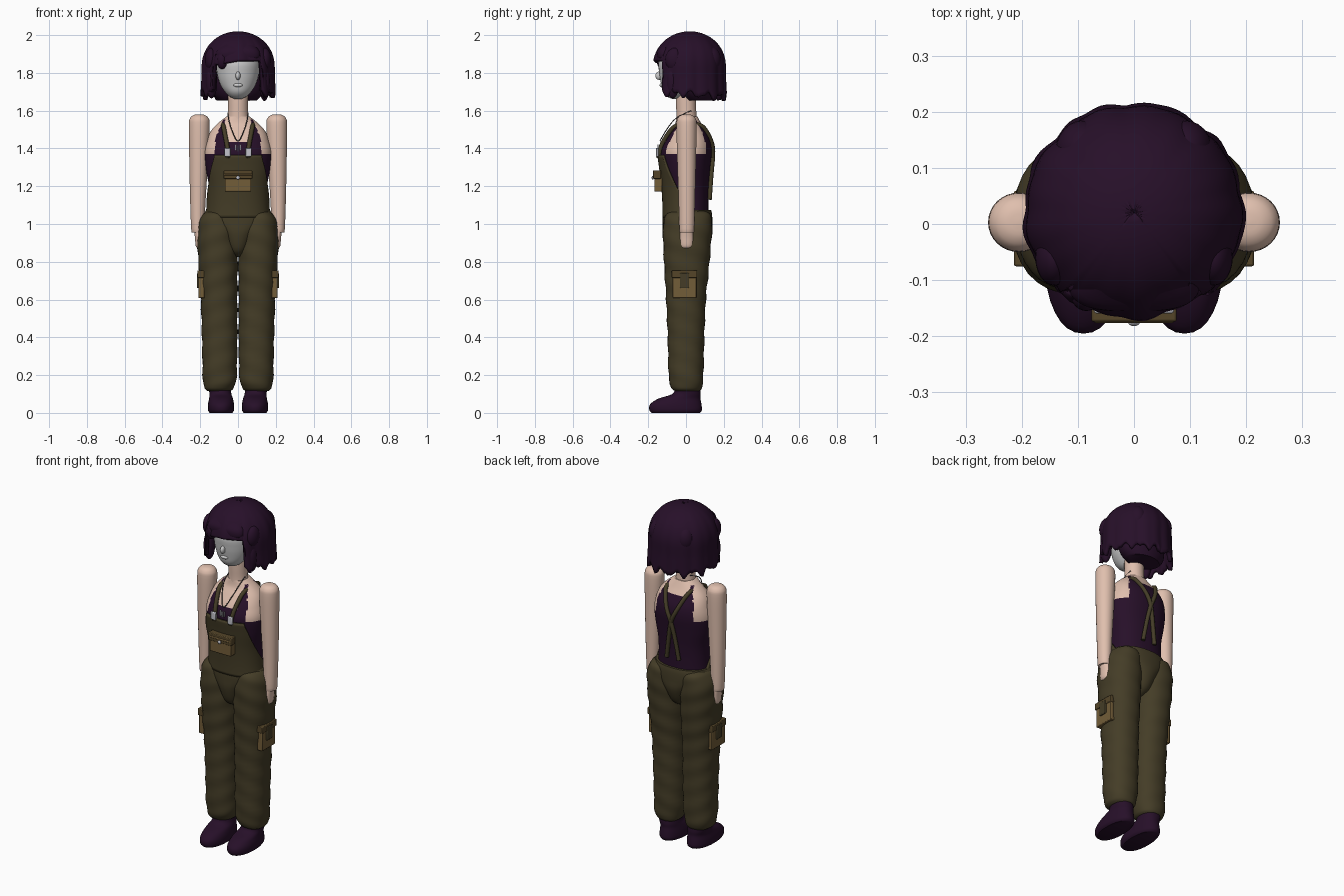
import bpy
from math import sin, cos, pi, radians
from mathutils import Vector

if "Cube" in bpy.data.objects:
    bpy.data.objects.remove(bpy.data.objects["Cube"], do_unlink=True)


def material(name, r, g, b):
    m = bpy.data.materials.new(name)
    m.use_nodes = True
    m.diffuse_color = (r, g, b, 1)
    node = m.node_tree.nodes["Principled BSDF"]
    node.inputs["Base Color"].default_value = (r, g, b, 1)
    node.inputs["Roughness"].default_value = 0.8
    return m


PURPLE = material("dark purple", 0.02, 0.005, 0.022)
OLIVE = material("olive cloth", 0.058, 0.046, 0.02)
SKIN = material("skin", 0.74, 0.52, 0.42)
GREY = material("pale grey", 0.6, 0.6, 0.6)
BROWN = material("tan brown", 0.17, 0.11, 0.04)
DARK = material("dark brown", 0.09, 0.06, 0.022)
SILVER = material("silver", 0.55, 0.55, 0.6)
CORD = material("dark cord", 0.05, 0.045, 0.045)


def finish(ob, mat, angle=50):
    ob.data.materials.append(mat)
    bpy.ops.object.select_all(action="DESELECT")
    ob.select_set(True)
    bpy.context.view_layer.objects.active = ob
    bpy.ops.object.shade_smooth_by_angle(angle=radians(angle))
    return ob


def sheet(name, rows, mat, closed=True, caps=True):
    """Skin a list of equal rows of points with quads."""
    n = len(rows[0])
    faces = []
    for j in range(len(rows) - 1):
        for i in range(n if closed else n - 1):
            k = (i + 1) % n
            faces.append((j * n + i, j * n + k, (j + 1) * n + k, (j + 1) * n + i))
    if caps:
        faces.append(tuple(reversed(range(n))))
        faces.append(tuple(range((len(rows) - 1) * n, len(rows) * n)))
    me = bpy.data.meshes.new(name)
    me.from_pydata([p for r in rows for p in r], [], faces)
    ob = bpy.data.objects.new(name, me)
    bpy.context.collection.objects.link(ob)
    return finish(ob, mat)


def smooth_rings(rings, steps):
    """Catmull-Rom through (cx, cy, z, rx, ry) rings."""
    v = [Vector(r) for r in rings]
    out = []
    for i in range(len(v) - 1):
        a, b, c, d = v[max(i - 1, 0)], v[i], v[i + 1], v[min(i + 2, len(v) - 1)]
        for s in range(steps):
            t = s / steps
            out.append(0.5 * (2 * b + (c - a) * t + (2 * a - 5 * b + 4 * c - d) * t * t
                              + (3 * b - a - 3 * c + d) * t ** 3))
    return out + [v[-1]]


def power(v, p):
    return abs(v) ** p * (1 if v > 0 else -1)


def rim(ring, a, n=2.0, off=0.0):
    """Point on a superellipse ring; angle 0 faces the front."""
    cx, cy, z, rx, ry = ring
    return (cx + (rx + off) * power(sin(a), 2 / n), cy - (ry + off) * power(cos(a), 2 / n), z)


def loft(name, rings, mat, side=1, n=2.0, seg=32, steps=4, ripple=0.0):
    rows = []
    for r in smooth_rings([(side * q[0],) + tuple(q[1:]) for q in rings], steps):
        rows.append([rim(r, 2 * pi * i / seg, n,
                         ripple * sin(55 * r[2] + 2 * side * 2 * pi * i / seg)) for i in range(seg)])
    return sheet(name, rows, mat)


def box(name, loc, size, mat, bevel=0.004):
    bpy.ops.mesh.primitive_cube_add(size=1, location=loc)
    ob = bpy.context.object
    ob.name = name
    ob.scale = size
    bpy.ops.object.transform_apply(location=False, rotation=False)
    b = ob.modifiers.new("bevel", "BEVEL")
    b.width, b.segments = bevel, 2
    return finish(ob, mat)


def ball(name, loc, size, mat):
    bpy.ops.mesh.primitive_uv_sphere_add(segments=24, ring_count=14, radius=1, location=loc)
    ob = bpy.context.object
    ob.name = name
    ob.scale = size
    return finish(ob, mat)


def tube(name, pts, radius, mat):
    cu = bpy.data.curves.new(name, "CURVE")
    cu.dimensions = "3D"
    cu.bevel_depth, cu.bevel_resolution, cu.use_fill_caps = radius, 2, True
    sp = cu.splines.new("NURBS")
    sp.points.add(len(pts) - 1)
    for p, q in zip(sp.points, pts):
        p.co = (*q, 1)
    sp.use_endpoint_u, sp.order_u = True, 3
    ob = bpy.data.objects.new(name, cu)
    bpy.context.collection.objects.link(ob)
    cu.materials.append(mat)


# Torso with the sleeveless top coloured by rule
TORSO = [(0, .005, 1.0, .16, .115), (0, .004, 1.1, .152, .114), (0, .002, 1.2, .154, .118),
         (0, 0, 1.3, .172, .128), (0, 0, 1.38, .178, .136), (0, .008, 1.44, .165, .122),
         (0, .012, 1.49, .145, .095), (0, .012, 1.53, .11, .07), (0, .005, 1.57, .06, .055)]
N = 2.3
dense = smooth_rings(TORSO, 8)
torso = sheet("torso_and_top", [[rim(r, 2 * pi * i / 96, N) for i in range(96)] for r in dense], PURPLE)
torso.data.materials.append(SKIN)
for f in torso.data.polygons:
    x, y, z = f.center
    armhole = z > 1.37 and abs(x) > 0.12 - 0.4 * max(0, z - 1.45)
    neckline = abs(x) < 0.068 and z > (1.43 if y < 0 else 1.5)
    f.material_index = int(armhole or neckline or z > 1.55)


def torso_ring(z):
    for a, b in zip(dense, dense[1:]):
        if a[2] <= z <= b[2]:
            return a.lerp(b, (z - a[2]) / (b[2] - a[2]))
    return dense[-1]


def on_torso(x, z, front, off):
    _, cy, _, rx, ry = torso_ring(z)
    d = (ry + off) * max(0, 1 - abs(x / (rx + off)) ** N) ** (1 / N)
    return (x, cy - d if front else cy + d, z)


# Bib: a shell over the chest that widens towards the waist
rows = []
for j in range(25):
    t = j / 24
    half = radians(38 + 75 * t ** 1.3)
    ring = torso_ring(1.365 - 0.33 * t)
    rows.append([rim(ring, half * (i / 20 - 1), N, 0.009) for i in range(41)])
bib = sheet("bib", rows, OLIVE, closed=False, caps=False)
bib.modifiers.new("thickness", "SOLIDIFY").thickness = 0.012
bib.modifiers["thickness"].offset = 0

# Trousers
loft("trouser_seat", [(0, 0, .825, .02, .05), (0, .003, .86, .055, .1), (0, .008, .94, .1, .13),
                      (0, .008, 1.0, .165, .132), (0, .008, 1.05, .178, .13),
                      (0, .01, 1.075, .168, .123)], OLIVE, n=2.2)
LEG = [(.1, .008, .115, .06, .065), (.1, .003, .135, .08, .08), (.097, 0, .2, .09, .092),
       (.097, 0, .4, .094, .097), (.1, 0, .6, .097, .105), (.104, .003, .75, .102, .117),
       (.108, .006, .9, .108, .127), (.108, .009, 1.0, .102, .13), (.11, .012, 1.05, .08, .115),
       (.112, .014, 1.07, .05, .08)]
SHOE = [(.09, -.055, 0, .06, .128), (.09, -.055, .015, .069, .139), (.09, -.054, .045, .069, .136),
        (.09, -.035, .075, .063, .112), (.093, .003, .1, .058, .075), (.098, .008, .135, .058, .066)]
ARM = [(.214, .004, .958, .028, .034), (.214, .004, .975, .034, .039), (.212, .004, 1.15, .042, .044),
       (.208, .003, 1.35, .05, .05), (.205, .003, 1.52, .055, .053), (.205, .003, 1.56, .049, .047),
       (.205, .003, 1.577, .029, .028), (.205, .003, 1.581, .004, .004)]
HAND = [(.206, .003, .87, .008, .018), (.206, .003, .885, .018, .032), (.206, .003, .93, .022, .036),
        (.21, .004, .97, .024, .032)]

for side, word in ((1, "left"), (-1, "right")):
    loft(word + "_trouser_leg", LEG, OLIVE, side, n=2.2, steps=7, ripple=.0025)
    loft(word + "_shoe", SHOE, PURPLE, side, n=2.2)
    loft(word + "_arm", ARM, SKIN, side)
    loft(word + "_hand", HAND, SKIN, side)
    # Thigh pocket, flap and tab
    box(word + "_thigh_pocket", (side * .193, -.008, .665), (.032, .125, .115), BROWN)
    box(word + "_thigh_flap", (side * .195, -.008, .735), (.038, .135, .04), DARK)
    box(word + "_thigh_tab", (side * .2, -.008, .7), (.034, .05, .08), OLIVE)
    # Shoulder strap crossing over at the back
    front = [(.052, 1.35), (.055, 1.4), (.068, 1.47), (.08, 1.53)]
    back = [(.078, 1.53), (.06, 1.49), (.03, 1.42), (0, 1.36), (-.022, 1.25), (-.04, 1.13)]
    path = [on_torso(side * x, z, True, .012) for x, z in front]
    path += [on_torso(side * x, z, False, .009) for x, z in back]
    tube(word + "_strap", path, .012, OLIVE)
    bx, by, bz = on_torso(side * .055, 1.38, True, .02)
    box(word + "_buckle", (bx, by, bz), (.032, .014, .045), SILVER)

# Bib pocket with flap and button
box("bib_pocket", (0, -.147, 1.225), (.14, .042, .105), BROWN)
box("bib_pocket_flap", (0, -.153, 1.262), (.152, .042, .045), DARK)
box("bib_pocket_trim", (0, -.155, 1.262), (.145, .042, .012), BROWN)
ball("bib_button", (0, -.176, 1.245), (.01, .006, .01), SILVER)

# Neck and head
loft("neck", [(0, .002, 1.53, .06, .056), (0, .002, 1.58, .054, .053), (0, 0, 1.65, .053, .053),
              (0, 0, 1.74, .053, .053)], SKIN)
loft("head", [(0, -.055, 1.663, .02, .02), (0, -.055, 1.675, .045, .045), (0, -.05, 1.7, .07, .072),
              (0, -.04, 1.74, .095, .092), (0, -.03, 1.8, .112, .112), (0, -.02, 1.87, .115, .122),
              (0, 0, 1.95, .08, .08)], GREY)
ball("nose", (0, -.142, 1.785), (.013, .02, .022), GREY)
ball("lips", (0, -.13, 1.735), (.024, .01, .01), GREY)

# Necklace
tube("necklace_cord", [(-.05, .03, 1.6), (-.056, -.045, 1.575), (-.035, -.105, 1.5), (0, -.148, 1.42),
                       (.035, -.105, 1.5), (.056, -.045, 1.575), (.05, .03, 1.6)], .0025, CORD)
for i, x in enumerate((-.012, 0, .012)):
    box("pendant_%d" % i, (x, -.148, 1.405 - .005 * (i % 2)), (.007, .007, .032), SILVER, .001)

# Hair: a dome with an open face and a ragged hem
rows = []
SEG = 120
for j in range(25):
    t = j / 24
    row = []
    for i in range(SEG):
        a = 2 * pi * i / SEG
        if a > pi:
            a -= 2 * pi
        d = abs(a)
        jag = abs(sin(6.5 * a + .6)) * .035 + abs(sin(11 * a)) * .02
        hem = 1.86 - .03 * max(0, sin(-a)) if d < radians(40) else 1.675 - .035 * sin(d / 2) + jag
        z = 2.0 - (2.0 - hem) * t ** 1.7
        u = min(1, (2.0 - z) / .17)
        r = (1 - (1 - u) ** 2.2) ** .5
        r *= 1 + t * (.018 * sin(9 * a + 1) + .012 * sin(17 * a)) + .3 * max(0, 1.78 - z)
        row.append((.172 * r * sin(a), .02 - .171 * r * cos(a), z))
    rows.append(row)
hair = sheet("hair", rows, PURPLE, caps=False)
thick = hair.modifiers.new("thickness", "SOLIDIFY")
thick.thickness, thick.offset = .02, -1
loft("hair_underlayer", [(0, .075, 1.655, .1, .07), (0, .065, 1.7, .135, .09), (0, .05, 1.8, .145, .1),
                         (0, .03, 1.93, .1, .1)], PURPLE)
loft("fringe", [(0, -.1, 1.865, .1, .045), (0, -.095, 1.885, .118, .06), (0, -.09, 1.92, .112, .062),
                (0, -.07, 1.955, .08, .05)], PURPLE, n=3)
ball("fringe_lock", (-.085, -.125, 1.865), (.028, .03, .045), PURPLE)
for side, word in ((1, "left"), (-1, "right")):
    ball(word + "_temple_lock", (side * .142, -.06, 1.87), (.034, .05, .062), PURPLE)
    ball(word + "_cheek_lock", (side * .14, -.07, 1.75), (.03, .035, .085), PURPLE)
    ball(word + "_crown_lock", (side * .09, .13, 1.87), (.05, .055, .07), PURPLE)
